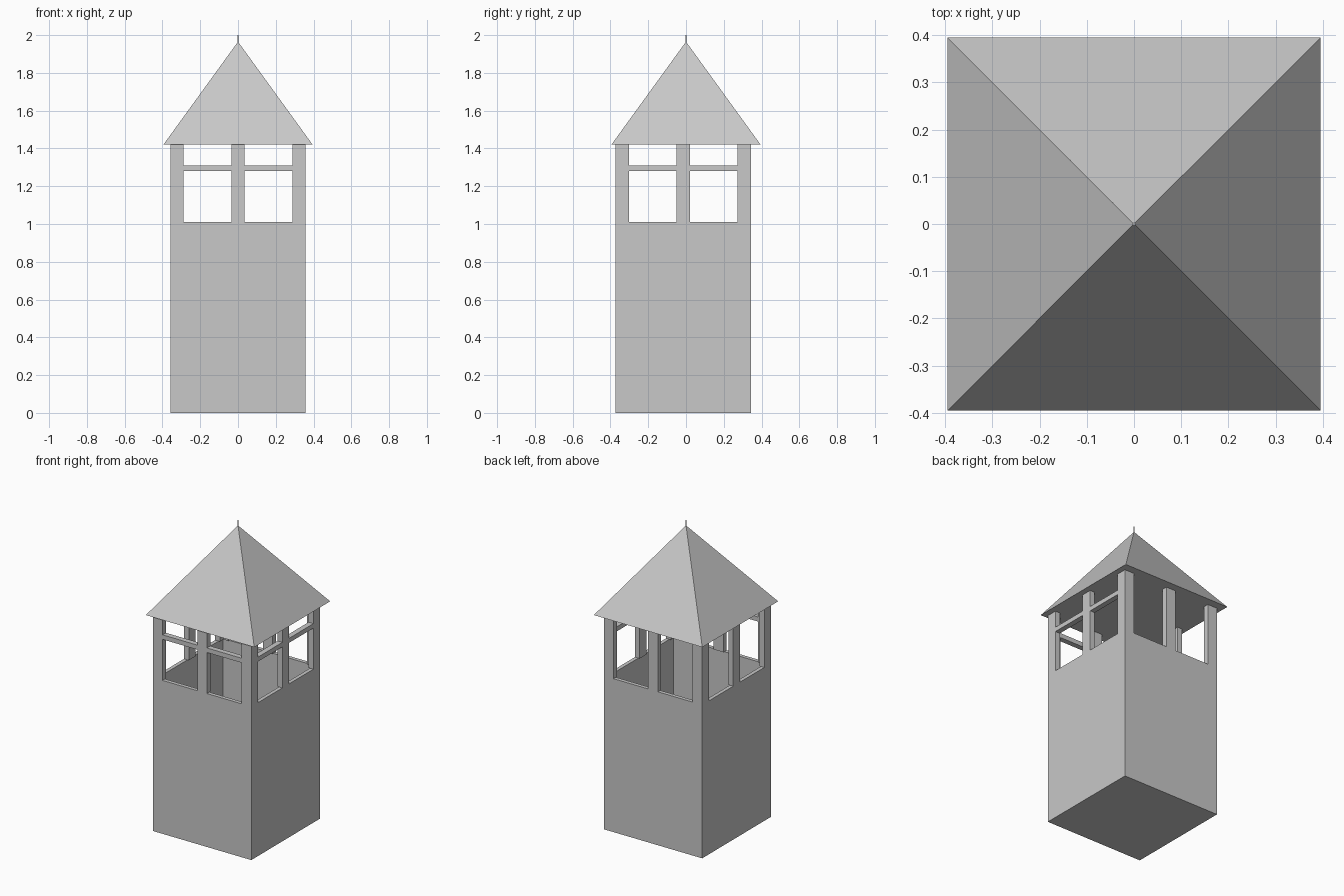
import bpy
import bmesh
from mathutils import Vector

if "Cube" in bpy.data.objects:
    bpy.data.objects.remove(bpy.data.objects["Cube"], do_unlink=True)

GREY = (0.58, 0.58, 0.58, 1.0)
mat = bpy.data.materials.new("plain_grey")
mat.use_nodes = True
mat.diffuse_color = GREY
mat.node_tree.nodes["Principled BSDF"].inputs["Base Color"].default_value = GREY

HALF = 0.358        # half width of the tower
CY = -0.015         # the tower sits slightly forward of the roof centre
WALL = 0.035        # wall thickness
POST = 0.07         # post width
SILL, EAVE = 1.01, 1.42
ROOF, APEX = 0.395, 1.965


def finish(name, bm):
    bmesh.ops.recalc_face_normals(bm, faces=bm.faces)
    mesh = bpy.data.meshes.new(name)
    bm.to_mesh(mesh)
    bm.free()
    mesh.materials.append(mat)
    obj = bpy.data.objects.new(name, mesh)
    bpy.context.collection.objects.link(obj)
    return obj


def prism(name, outline, z0, z1):
    """Extrude a flat outline from z0 up to z1."""
    bm = bmesh.new()
    face = bm.faces.new([bm.verts.new((x, y + CY, z0)) for x, y in outline])
    top = bmesh.ops.extrude_face_region(bm, geom=[face])["geom"]
    verts = [v for v in top if isinstance(v, bmesh.types.BMVert)]
    bmesh.ops.translate(bm, verts=verts, vec=(0, 0, z1 - z0))
    return finish(name, bm)


def box(name, x0, x1, y0, y1, z0, z1):
    return prism(name, [(x0, y0), (x1, y0), (x1, y1), (x0, y1)], z0, z1)


# Hollow tower shaft, open at the top
bm = bmesh.new()
bmesh.ops.create_cube(bm, size=1)
for v in bm.verts:
    v.co = Vector((v.co.x * 2 * HALF, v.co.y * 2 * HALF + CY, (v.co.z + 0.5) * SILL))
top = max(bm.faces, key=lambda f: f.calc_center_median().z)
bmesh.ops.inset_region(bm, faces=[top], thickness=WALL)
bmesh.ops.translate(bm, verts=top.verts, vec=(0, 0, -0.01))
for v in top.verts:
    v.co.z = SILL
well = bmesh.ops.extrude_face_region(bm, geom=[top])["geom"]
bmesh.ops.translate(bm, verts=[v for v in well if isinstance(v, bmesh.types.BMVert)],
                    vec=(0, 0, WALL - SILL))
bmesh.ops.delete(bm, geom=[f for f in bm.faces if f == top], context="FACES_ONLY")
finish("tower_shaft", bm)

# Angled corner posts
a, b, c = HALF, HALF - POST, HALF - WALL
corner = [(a, a), (b, a), (b, c), (c, c), (c, b), (a, b)]
for sx, side in ((1, "left"), (-1, "right")):
    for sy, end in ((1, "back"), (-1, "front")):
        prism(f"{end}_{side}_corner_post", [(x * sx, y * sy) for x, y in corner], SILL, EAVE)

# Middle post on each side
m = POST / 2
box("front_middle_post", -m, m, -a, -c, SILL, EAVE)
box("back_middle_post", -m, m, c, a, SILL, EAVE)
box("left_middle_post", c, a, -m, m, SILL, EAVE)
box("right_middle_post", -a, -c, -m, m, SILL, EAVE)

# Crossbars on the front and left sides only
for i, (lo, hi) in enumerate(((-b, -m), (m, b))):
    box(f"front_crossbar_{i + 1}", lo, hi, -a, -c, 1.28, 1.31)
    box(f"left_crossbar_{i + 1}", c, a, lo, hi, 1.28, 1.31)

# Pyramid roof with a closed underside
bm = bmesh.new()
base = [bm.verts.new((x * ROOF, y * ROOF, EAVE)) for x, y in ((-1, -1), (1, -1), (1, 1), (-1, 1))]
tip = bm.verts.new((0, 0, APEX))
bm.faces.new(base)
for i in range(4):
    bm.faces.new((base[i], base[(i + 1) % 4], tip))
finish("roof", bm)

# Thin spike on the roof tip
bpy.ops.mesh.primitive_cylinder_add(vertices=8, radius=0.003, depth=0.05, location=(0, 0, 1.975))
spike = bpy.context.object
spike.name = "roof_spike"
spike.data.materials.append(mat)
